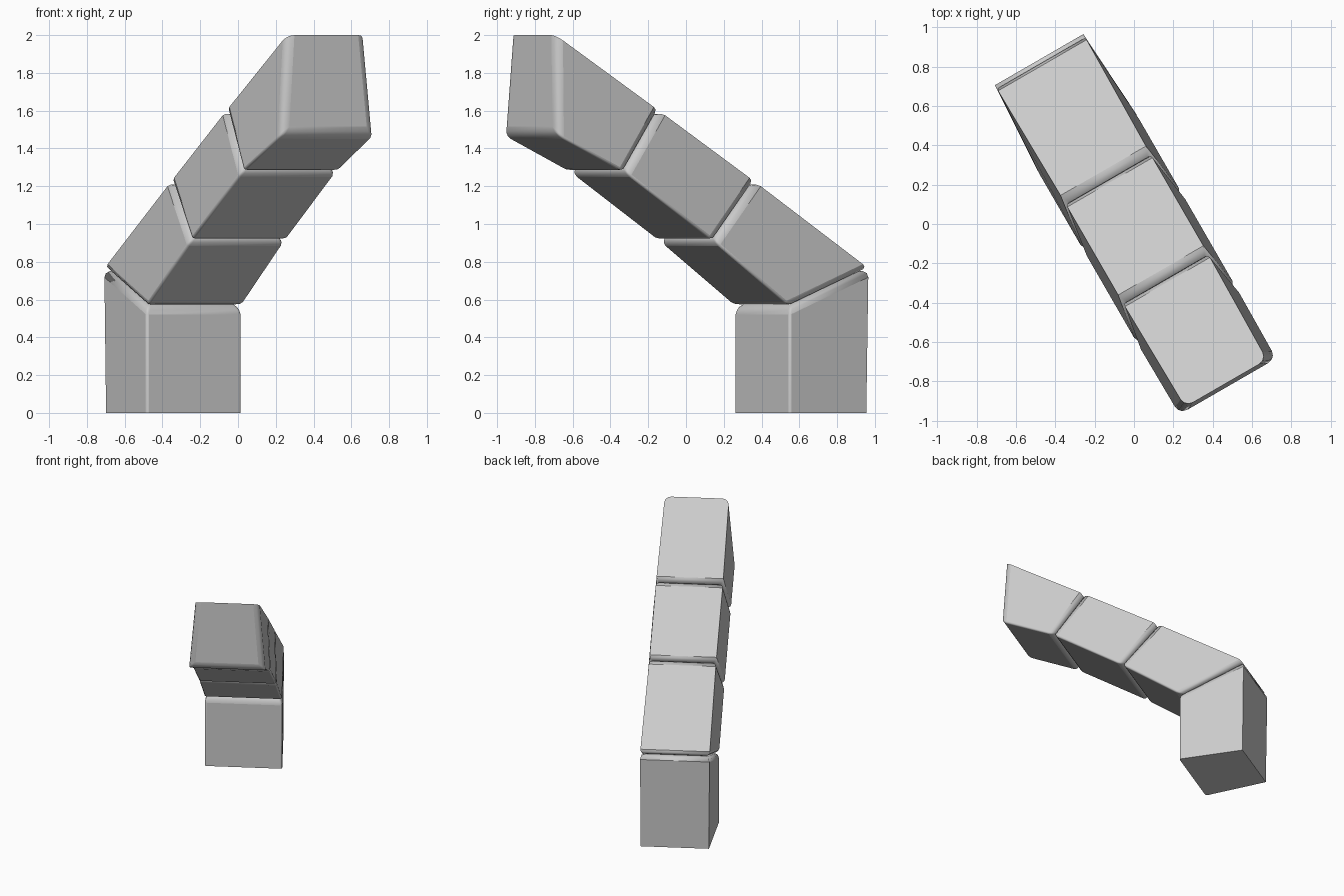
import bpy, bmesh
from math import sin, cos, radians
from mathutils import Vector

if "Cube" in bpy.data.objects:
    bpy.data.objects.remove(bpy.data.objects["Cube"])

# The curved stack runs diagonally: "along" is its direction, "across" its width
ANGLE = radians(-60)
ALONG = Vector((cos(ANGLE), sin(ANGLE), 0))
ACROSS = Vector((-sin(ANGLE), cos(ANGLE), 0))

# Joint lines in side profile: (outer along, z), (inner along, z), outer / inner half width
JOINTS = [
    ((-0.955, 0.0), (-0.465, 0.0), 0.255, 0.29),
    ((-0.965, 0.765), (-0.465, 0.565), 0.26, 0.29),
    ((-0.275, 1.225), (0.0, 0.91), 0.25, 0.29),
    ((0.31, 1.60), (0.545, 1.275), 0.25, 0.29),
    ((0.935, 2.0), (0.955, 1.47), 0.24, 0.285),
]
NAMES = ["base_block", "lower_block", "middle_block", "top_block"]


def ring(bm, joint):
    (uo, zo), (ui, zi), wo, wi = joint
    pts = [(uo, -wo, zo), (uo, wo, zo), (ui, wi, zi), (ui, -wi, zi)]
    return [bm.verts.new(ALONG * u + ACROSS * v + Vector((0, 0, z))) for u, v, z in pts]


def block(name, start, end, soft_start=True, soft_top=True):
    bm = bmesh.new()
    a, b = ring(bm, start), ring(bm, end)
    bm.faces.new(a)
    bm.faces.new(b[::-1])
    for i in range(4):
        j = (i + 1) % 4
        bm.faces.new((a[j], a[i], b[i], b[j]))
    bmesh.ops.recalc_face_normals(bm, faces=bm.faces)
    # Worn rims at the joints, slight rounding on the inner long edges
    weight = bm.edges.layers.float.new("bevel_weight_edge")
    for i in range(4):
        j = (i + 1) % 4
        bm.edges.get((a[i], a[j]))[weight] = 0.8 if soft_start else 0
        bm.edges.get((b[i], b[j]))[weight] = 1 if soft_top or i else 0
        bm.edges.get((a[i], b[i]))[weight] = 0.3 if i > 1 else 0
    mesh = bpy.data.meshes.new(name)
    bm.to_mesh(mesh)
    bm.free()
    ob = bpy.data.objects.new(name, mesh)
    bpy.context.collection.objects.link(ob)
    bev = ob.modifiers.new("worn_edges", 'BEVEL')
    bev.limit_method = 'WEIGHT'
    bev.width = 0.045
    bev.segments = 3
    bpy.ops.object.select_all(action='DESELECT')
    ob.select_set(True)
    bpy.context.view_layer.objects.active = ob
    bpy.ops.object.shade_smooth_by_angle(angle=radians(35))


# Four wedge blocks from the footing up to the free end
for k, name in enumerate(NAMES):
    block(name, JOINTS[k], JOINTS[k + 1], soft_start=k > 0, soft_top=k < 3)
